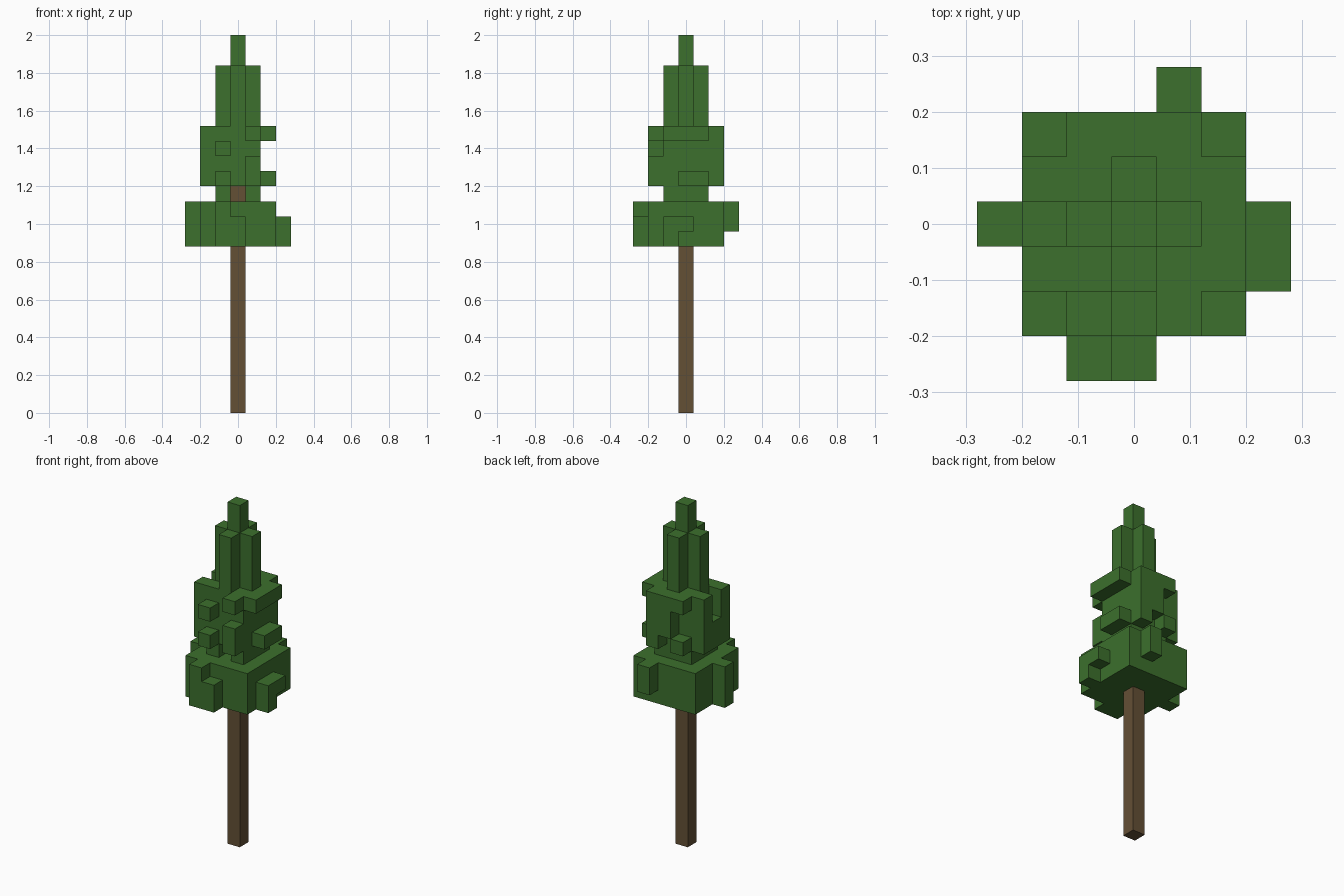
import bpy
import bmesh
from itertools import product
from mathutils import Vector

cube = bpy.data.objects.get("Cube")
if cube:
    bpy.data.objects.remove(cube, do_unlink=True)

U = 0.08  # edge length of one block


def material(name, rgb):
    mat = bpy.data.materials.new(name)
    mat.use_nodes = True
    color = (*rgb, 1.0)
    mat.diffuse_color = color
    bsdf = next(n for n in mat.node_tree.nodes if n.type == 'BSDF_PRINCIPLED')
    bsdf.inputs["Base Color"].default_value = color
    bsdf.inputs["Roughness"].default_value = 0.9
    return mat


def blocks(*boxes):
    """Cells filled by boxes given as inclusive (x, x, y, y, z, z) ranges."""
    cells = set()
    for x0, x1, y0, y1, z0, z1 in boxes:
        cells |= set(product(range(x0, x1 + 1), range(y0, y1 + 1), range(z0, z1 + 1)))
    return cells


def build(name, cells, solid, mat):
    """Skin the cells with only the faces that are exposed."""
    bm = bmesh.new()
    corners = {}

    def vert(p):
        key = tuple(round(2 * c) for c in p)
        if key not in corners:
            corners[key] = bm.verts.new((p + Vector((0, 0, 0.5))) * U)
        return corners[key]

    for cell in sorted(cells):
        for axis, sign in product(range(3), (-1, 1)):
            n = Vector((0, 0, 0))
            n[axis] = sign
            center = Vector(cell)
            if tuple(int(c) for c in center + n) in solid:
                continue
            u = Vector((0, 0, 0))
            u[(axis + 1) % 3] = 1
            v = n.cross(u)
            bm.faces.new([vert(center + (n + a * u + b * v) / 2)
                          for a, b in ((-1, -1), (1, -1), (1, 1), (-1, 1))])
    mesh = bpy.data.meshes.new(name)
    bm.to_mesh(mesh)
    bm.free()
    mesh.materials.append(mat)
    bpy.context.collection.objects.link(bpy.data.objects.new(name, mesh))


green = material("leaf green", (0.045, 0.162, 0.026))
brown = material("bark brown", (0.127, 0.080, 0.036))

# Trunk, rising into the leaves
trunk = blocks((0, 0, 0, 0, 0, 14))

# Wide lower tier with stray tufts on each side
lower = blocks(
    (-2, 2, -2, 2, 11, 13),
    (-1, -1, -3, -3, 11, 13), (0, 0, -3, -3, 11, 12),
    (3, 3, -1, -1, 11, 12), (3, 3, 0, 0, 12, 12),
    (1, 1, 3, 3, 12, 13), (-3, -3, 0, 0, 11, 13))

# Narrow neck, open at the front so the bark shows
neck = blocks((-1, 1, -1, 1, 14, 14)) - blocks((0, 0, -1, -1, 14, 14))

# Ragged middle tier
middle = blocks(
    (-1, 1, -1, 1, 15, 18),
    (-2, -2, -1, -1, 15, 18), (-2, -2, 0, 0, 15, 16), (-2, -2, 1, 1, 15, 18),
    (-1, -1, -2, -2, 15, 15), (-1, -1, -2, -2, 17, 17),
    (1, 1, -2, -2, 15, 16), (1, 1, -2, -2, 18, 18),
    (2, 2, 0, 1, 15, 15), (2, 2, -1, 1, 18, 18),
    (1, 1, 2, 2, 15, 18), (0, 0, 2, 2, 16, 18),
    (-1, -1, 2, 2, 15, 15), (-1, -1, 2, 2, 18, 18))

# Cross-shaped spire and its tip
spire = blocks((-1, 1, 0, 0, 19, 22), (0, 0, -1, 1, 19, 22), (0, 0, 0, 0, 23, 24))

parts = {"lower_leaves": lower, "neck_leaves": neck,
         "middle_leaves": middle, "spire_leaves": spire}
solid = trunk.union(*parts.values())
build("trunk", trunk, solid, brown)
for part_name, part_cells in parts.items():
    build(part_name, part_cells - trunk, solid, green)
